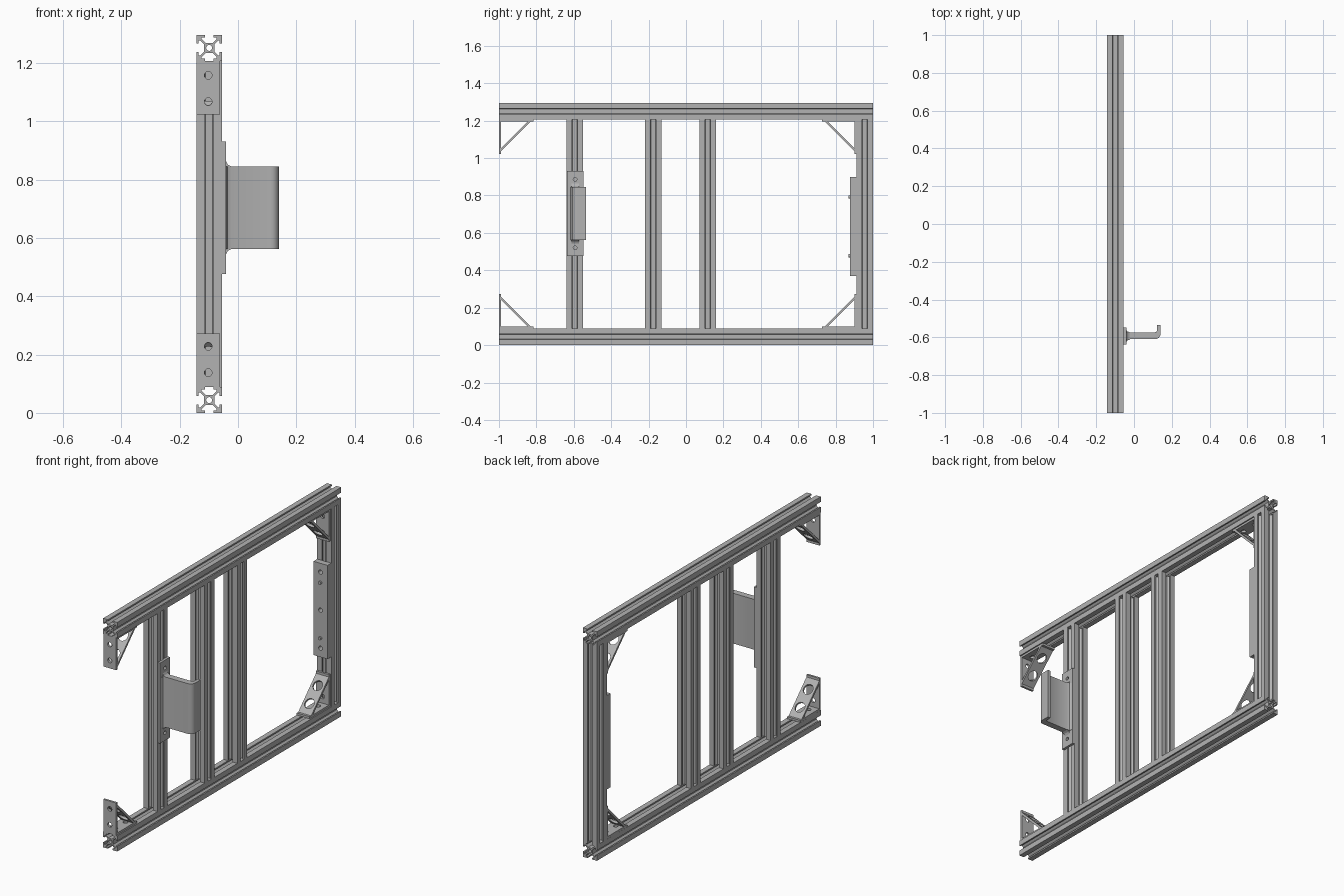
import bpy
import bmesh
from math import radians, sin, cos, pi

default = bpy.data.objects.get("Cube")
if default:
    bpy.data.objects.remove(default, do_unlink=True)

grey = bpy.data.materials.new("aluminium grey")
grey.use_nodes = True
COLOUR = (0.45, 0.45, 0.45, 1)
grey.diffuse_color = COLOUR
grey.node_tree.nodes["Principled BSDF"].inputs["Base Color"].default_value = COLOUR

# Orientations of a flat outline before it is thickened
FLAT = (0, 0, 0)
FACING_FRONT = (radians(90), 0, 0)
FACING_SIDE = (radians(90), 0, radians(90))


def circle(x, y, r, n=24):
    return [(x + r * cos(2 * pi * i / n), y + r * sin(2 * pi * i / n)) for i in range(n)]


def box(w, h):
    return [(-w / 2, -h / 2), (w / 2, -h / 2), (w / 2, h / 2), (-w / 2, h / 2)]


def prism(name, outline, depth, location, rotation=FLAT, holes=()):
    """Thicken an outline with holes into a solid mesh object."""
    curve = bpy.data.curves.new(name, "CURVE")
    curve.dimensions = "2D"
    curve.fill_mode = "BOTH"
    curve.extrude = depth / 2
    for loop in [outline, *holes]:
        spline = curve.splines.new("POLY")
        spline.points.add(len(loop) - 1)
        for point, (x, y) in zip(spline.points, loop):
            point.co = (x, y, 0, 1)
        spline.use_cyclic_u = True
    temp = bpy.data.objects.new(name + " outline", curve)
    bpy.context.collection.objects.link(temp)
    bpy.context.view_layer.update()
    deps = bpy.context.evaluated_depsgraph_get()
    mesh = bpy.data.meshes.new_from_object(temp.evaluated_get(deps))
    bpy.data.objects.remove(temp, do_unlink=True)
    bm = bmesh.new()
    bm.from_mesh(mesh)
    bmesh.ops.remove_doubles(bm, verts=bm.verts, dist=0.00005)
    bmesh.ops.recalc_face_normals(bm, faces=bm.faces)
    bm.to_mesh(mesh)
    bm.free()
    mesh.materials.clear()
    mesh.materials.append(grey)
    obj = bpy.data.objects.new(name, mesh)
    obj.location = location
    obj.rotation_euler = rotation
    bpy.context.collection.objects.link(obj)
    bpy.ops.object.select_all(action="DESELECT")
    obj.select_set(True)
    bpy.context.view_layer.objects.active = obj
    bpy.ops.object.shade_smooth_by_angle(angle=radians(30))
    return obj


# Slotted rail section: one side turned four times around a drilled core
SIZE = 0.088
BEAM_X = -0.099
HEIGHT = 1.295
U = SIZE / 20
half = [(10, 10), (3.3, 10), (3.3, 8.2), (5.8, 8.2), (5.8, 7), (2.8, 4)]
side = half + [(-x, y) for x, y in reversed(half[1:])]
section = []
for turn in range(4):
    section += [(x * U, y * U) for x, y in side]
    side = [(-y, x) for x, y in side]
bore = [circle(0, 0, 2.3 * U, 16)]

# Long rails and uprights
for name, z in (("bottom_rail", SIZE / 2), ("top_rail", HEIGHT - SIZE / 2)):
    prism(name, section, 2, (BEAM_X, 0, z), FACING_FRONT, bore)
uprights = {"front_upright": -0.595, "middle_upright_front": -0.175,
            "middle_upright_back": 0.117, "back_upright": 0.956}
for name, y in uprights.items():
    prism(name, section, HEIGHT - 2 * SIZE, (BEAM_X, y, HEIGHT / 2), FLAT, bore)


# Corner brackets: two drilled legs and a diagonal brace
def bracket(name, y, z, sy, sz):
    x, width, leg, thick = -0.102, 0.081, 0.184, 0.012

    def drill(s):
        return [circle(0, s * (d - leg / 2), 0.013) for d in (0.05, 0.14)]

    prism(name + "_upright_leg", box(width, leg), thick,
          (x, y + sy * thick / 2, z + sz * leg / 2), FACING_FRONT, drill(sz))
    prism(name + "_level_leg", box(width, leg), thick,
          (x, y + sy * leg / 2, z + sz * thick / 2), FLAT, drill(sy))
    prism(name + "_brace", box(width, 0.234), thick,
          (x, y + sy * 0.087, z + sz * 0.087), (radians(-45 * sy * sz), 0, 0),
          [circle(0, d, 0.028) for d in (-0.052, 0.052)])


for level, z, sz in (("bottom", SIZE, 1), ("top", HEIGHT - SIZE, -1)):
    bracket(level + "_front_bracket", -1, z, 1, sz)
    bracket(level + "_back_bracket", 0.912, z, -1, sz)

# Handle: drilled flange, hooked grip and small fillets above and below
HANDLE_Y, HANDLE_Z, GRIP = -0.593, 0.703, 0.284
prism("handle_flange", box(SIZE, 0.455), 0.014, (-0.048, HANDLE_Y, HANDLE_Z),
      FACING_SIDE, [circle(0, d, 0.01) for d in (-0.183, 0.183)])
grip = [(-0.042, -0.036), (-0.036, -0.024), (-0.022, -0.017), (0.112, -0.017)]
grip += [(0.112 + 0.028 * sin(a), 0.011 - 0.028 * cos(a))
         for a in [radians(d) for d in range(15, 91, 15)]]
grip += [(0.14, 0.058), (0.122, 0.058), (0.122, 0.03), (0.118, 0.022), (0.11, 0.019),
         (-0.022, 0.019), (-0.036, 0.025), (-0.042, 0.036)]
prism("handle_grip", grip, GRIP, (0, HANDLE_Y, HANDLE_Z))
for name, s in (("upper", 1), ("lower", -1)):
    fillet = [(-0.042, 0), (-0.024, 0), (-0.035, s * 0.006), (-0.042, s * 0.02)]
    prism(f"handle_{name}_fillet", fillet, 0.04,
          (0, HANDLE_Y, HANDLE_Z + s * GRIP / 2), FACING_FRONT)

# Drilled strike plate on the back upright, with two screw heads
PLATE_Z = 0.635
prism("strike_plate", box(SIZE, 0.53), 0.034, (BEAM_X, 0.895, PLATE_Z), FACING_FRONT,
      [circle(0, d, 0.012) for d in (-0.215, 0, 0.215)])
for name, s in (("upper", 1), ("lower", -1)):
    prism(f"{name}_plate_screw", circle(0, 0, 0.009), 0.012,
          (BEAM_X, 0.874, PLATE_Z + s * 0.157), FACING_FRONT)
